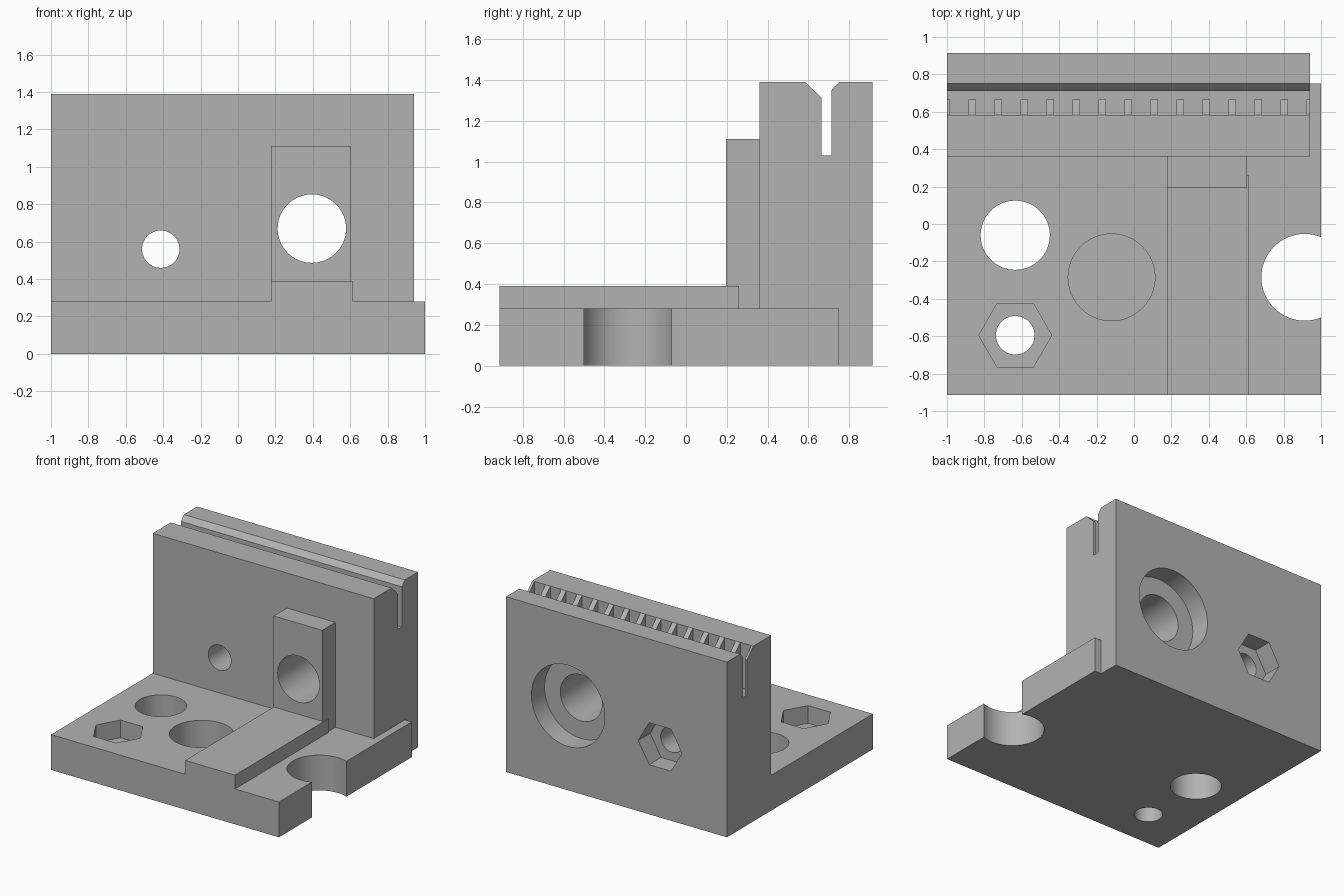
import bpy, bmesh
from math import cos, sin, tau

cube = bpy.data.objects.get("Cube")
if cube:
    bpy.data.objects.remove(cube, do_unlink=True)

grey = bpy.data.materials.new("plain grey")
grey.use_nodes = True
grey.diffuse_color = (0.45, 0.45, 0.45, 1)
for node in grey.node_tree.nodes:
    if node.type == 'BSDF_PRINCIPLED':
        node.inputs["Base Color"].default_value = (0.45, 0.45, 0.45, 1)


def prism(name, outline, axis, lo, hi):
    """Extrude a 2D outline along the x, y or z axis."""
    place = {'x': lambda a, b, t: (t, a, b),
             'y': lambda a, b, t: (a, t, b),
             'z': lambda a, b, t: (a, b, t)}[axis]
    bm = bmesh.new()
    low = [bm.verts.new(place(a, b, lo)) for a, b in outline]
    high = [bm.verts.new(place(a, b, hi)) for a, b in outline]
    bm.faces.new(low)
    bm.faces.new(high)
    n = len(outline)
    for i in range(n):
        j = (i + 1) % n
        bm.faces.new((low[i], low[j], high[j], high[i]))
    bmesh.ops.recalc_face_normals(bm, faces=bm.faces)
    mesh = bpy.data.meshes.new(name)
    bm.to_mesh(mesh)
    bm.free()
    mesh.materials.append(grey)
    obj = bpy.data.objects.new(name, mesh)
    bpy.context.collection.objects.link(obj)
    return obj


def activate(obj):
    bpy.ops.object.select_all(action='DESELECT')
    obj.select_set(True)
    bpy.context.view_layer.objects.active = obj


def cut(obj, centre, radius, axis, lo, hi, sides=64):
    """Cut a round or hexagonal hole through part of an object."""
    ring = [(centre[0] + radius * cos(tau * i / sides),
             centre[1] + radius * sin(tau * i / sides)) for i in range(sides)]
    cutter = prism("cutter", ring, axis, lo, hi)
    cutter.hide_render = True
    mod = obj.modifiers.new("hole", 'BOOLEAN')
    mod.operation = 'DIFFERENCE'
    mod.solver = 'EXACT'
    mod.object = cutter
    activate(obj)
    bpy.ops.object.modifier_apply(modifier=mod.name)
    bpy.data.objects.remove(cutter, do_unlink=True)


FRONT, BACK = -0.915, 0.915
WALL_FRONT, WALL_END = 0.36, 0.94
BASE_TOP, WALL_TOP, SLOT_FLOOR = 0.28, 1.39, 1.03

# Base plate, with a narrow ledge running past the wall's end
base = prism("base_plate", [(-1, FRONT), (1, FRONT), (1, 0.75), (WALL_END, 0.75),
                            (WALL_END, WALL_FRONT), (-1, WALL_FRONT)], 'z', 0, BASE_TOP)
cut(base, (-0.635, -0.06), 0.185, 'z', -1, 1)
cut(base, (-0.12, -0.285), 0.232, 'z', 0.06, 1)
cut(base, (0.913, -0.285), 0.232, 'z', -1, 1)
cut(base, (-0.635, -0.595), 0.195, 'z', 0.14, 1, sides=6)
cut(base, (-0.635, -0.595), 0.103, 'z', -1, 1)

# Upright wall with a belt slot along its top
wall = prism("wall", [(WALL_FRONT, 0), (BACK, 0), (BACK, WALL_TOP), (0.75, WALL_TOP),
                      (0.712, 1.35), (0.712, SLOT_FLOOR), (0.584, SLOT_FLOOR),
                      (0.584, WALL_TOP), (WALL_FRONT, WALL_TOP)], 'x', -1, WALL_END)
bolt, bearing = (-0.413, 0.56), (0.395, 0.67)
cut(wall, bolt, 0.1, 'y', 0, 2)
cut(wall, bolt, 0.192, 'y', BACK - 0.15, 2, sides=6)
cut(wall, bearing, 0.183, 'y', 0, 2)
cut(wall, bearing, 0.322, 'y', BACK - 0.165, 2)

# Belt teeth, the end ones clipped by the wall's ends
tooth = [(0.584, SLOT_FLOOR), (0.665, SLOT_FLOOR), (0.665, 1.312), (0.584, WALL_TOP)]
for k in range(15):
    x = -1.004 + 0.139 * k
    prism(f"belt_tooth_{k + 1}", tooth, 'x', max(x - 0.021, -1), min(x + 0.021, WALL_END))

# Raised rail on the base and the boss behind it
prism("rail", [(0.177, FRONT), (0.614, FRONT), (0.614, 0.26), (0.603, 0.26),
               (0.603, 0.195), (0.177, 0.195)], 'z', BASE_TOP, 0.39)
boss = prism("boss", [(0.177, BASE_TOP), (0.603, BASE_TOP), (0.603, 1.112),
                      (0.177, 1.112)], 'y', 0.195, WALL_FRONT)
cut(boss, bearing, 0.183, 'y', 0, 2)

# Smooth the round holes, keep the edges crisp
for obj in (base, wall, boss):
    activate(obj)
    bpy.ops.object.shade_smooth_by_angle()
